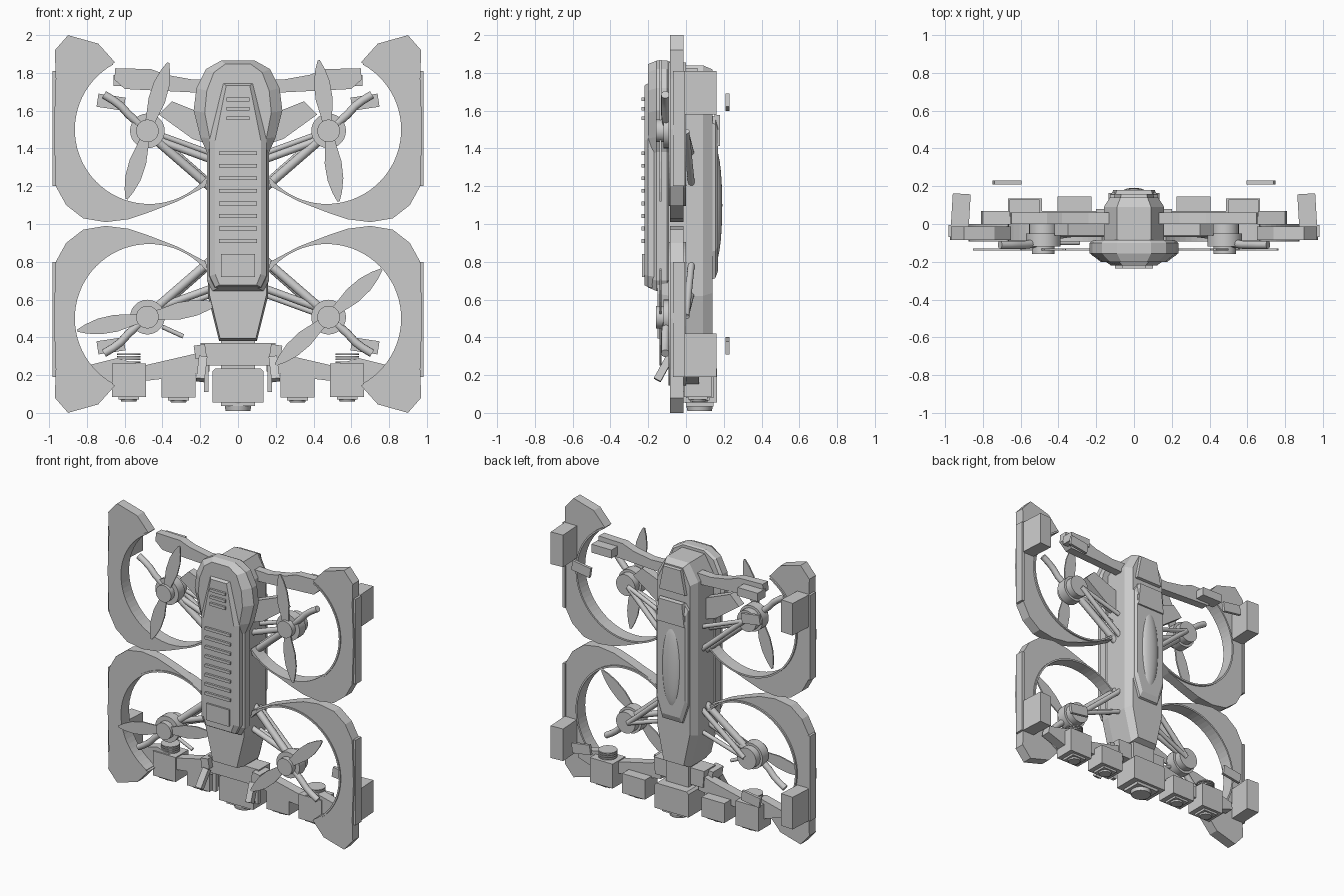
import bpy, bmesh, math
from mathutils import Vector, Matrix

if "Cube" in bpy.data.objects:
    bpy.data.objects.remove(bpy.data.objects["Cube"])

def finish(bm, name):
    bmesh.ops.recalc_face_normals(bm, faces=bm.faces)
    me = bpy.data.meshes.new(name)
    bm.to_mesh(me); bm.free()
    ob = bpy.data.objects.new(name, me)
    bpy.context.collection.objects.link(ob)
    return ob

def loft(name, pts, sections):
    """Stack scaled copies of an xz outline; sections are (y, scale_x, scale_z)."""
    bm = bmesh.new()
    cx = (min(p[0] for p in pts) + max(p[0] for p in pts)) / 2
    cz = (min(p[1] for p in pts) + max(p[1] for p in pts)) / 2
    rings = [[bm.verts.new((cx + (x - cx) * a, y, cz + (z - cz) * b)) for x, z in pts]
             for y, a, b in sections]
    n = len(pts)
    for r, s in zip(rings, rings[1:]):
        for i in range(n):
            bm.faces.new((r[i], r[(i + 1) % n], s[(i + 1) % n], s[i]))
    bm.faces.new(rings[0]); bm.faces.new(rings[-1])
    return finish(bm, name)

def prism(name, pts, y0, y1):
    return loft(name, pts, [(y0, 1, 1), (y1, 1, 1)])

def box(name, x0, x1, y0, y1, z0, z1, rot=(0, 0, 0)):
    bm = bmesh.new()
    bmesh.ops.create_cube(bm, size=1, matrix=Matrix.Diagonal((x1 - x0, y1 - y0, z1 - z0, 1)))
    ob = finish(bm, name)
    ob.location = ((x0 + x1) / 2, (y0 + y1) / 2, (z0 + z1) / 2)
    ob.rotation_euler = rot
    return ob

def rod(name, a, b, r, r2=None, seg=16):
    a, b = Vector(a), Vector(b)
    d = b - a
    m = Matrix.Translation((a + b) / 2) @ d.to_track_quat('Z', 'Y').to_matrix().to_4x4()
    bm = bmesh.new()
    bmesh.ops.create_cone(bm, cap_ends=True, segments=seg, radius1=r,
                          radius2=r if r2 is None else r2, depth=d.length, matrix=m)
    for f in bm.faces:
        f.smooth = len(f.verts) == 4
    return finish(bm, name)

def tube(name, pts, r):
    cu = bpy.data.curves.new(name, 'CURVE')
    cu.dimensions = '3D'; cu.bevel_depth = r; cu.bevel_resolution = 3; cu.use_fill_caps = True
    sp = cu.splines.new('POLY')
    sp.points.add(len(pts) - 1)
    for p, c in zip(sp.points, pts):
        p.co = (*c, 1)
    ob = bpy.data.objects.new(name, cu)
    bpy.context.collection.objects.link(ob)

def sym(half):
    """Mirror a right-hand outline, listed top to bottom."""
    return half + [(-x, z) for x, z in reversed(half)]

# Fuselage layers
hull = sym([(0.09, 1.84), (0.16, 1.72), (0.16, 0.62), (0.10, 0.38)])
loft("fuselage", hull, [(-0.15, 0.95, 0.98), (-0.08, 1, 1), (0.09, 1, 1), (0.14, 0.8, 0.97)])
head = sym([(0.09, 1.865), (0.17, 1.82), (0.22, 1.72), (0.235, 1.6), (0.2, 1.46), (0.165, 1.38),
            (0.165, 0.70), (0.135, 0.645)])
loft("front_shell", head, [(-0.085, 0.92, 0.99), (-0.1, 1, 1), (-0.155, 1, 1), (-0.2, 0.75, 0.97)])
cover = sym([(0.08, 1.75), (0.155, 1.45), (0.155, 0.72), (0.125, 0.66)])
loft("battery_cover", cover, [(-0.14, 1, 1), (-0.2, 0.97, 0.99), (-0.22, 0.78, 0.97)])
for i in range(8):
    z = 1.375 - i * 0.0665
    box("vent_slat", -0.1, 0.1, -0.235, -0.21, z - 0.01, z + 0.01)
for z in (1.56, 1.61, 1.66):
    box("upper_vent_slat", -0.06, 0.06, -0.235, -0.21, z - 0.01, z + 0.01)
box("front_hatch", -0.09, 0.09, -0.232, -0.21, 0.72, 0.84)

# Back panel, pads and dome
back = sym([(0.10, 1.58), (0.13, 1.54), (0.13, 0.85), (0.08, 0.7)])
loft("back_panel", back, [(0.12, 1, 1), (0.155, 0.97, 0.97), (0.17, 0.85, 0.88)])
loft("back_top_pad", sym([(0.1, 1.58), (0.12, 1.41)]), [(0.15, 1, 1), (0.18, 0.92, 0.95)])
loft("tail_cap", sym([(0.08, 1.82), (0.12, 1.62)]), [(0.08, 1, 1), (0.16, 0.85, 0.85)])
bm = bmesh.new()
bmesh.ops.create_uvsphere(bm, u_segments=24, v_segments=14, radius=1,
    matrix=Matrix.Translation((0, 0.155, 1.1)) @ Matrix.Diagonal((0.075, 0.037, 0.3, 1)))
for f in bm.faces:
    f.smooth = True
finish(bm, "back_dome")

# Four rotor units: s mirrors x, up picks top or bottom
C = (0.47, 1.5)
outer = [(0.17, 1.2), (0.32, 1.12), (0.476, 1.06), (0.58, 1.025), (0.70, 1.01), (0.82, 1.03), (0.91, 1.1),
         (0.965, 1.2), (0.975, 1.5), (0.965, 1.77), (0.97, 1.92), (0.90, 2.0), (0.74, 1.955)]
def arc(r, a0, a1, n=40):
    return [(C[0] + r * math.cos(math.radians(a0 + (a1 - a0) * i / n)),
             C[1] + r * math.sin(math.radians(a0 + (a1 - a0) * i / n))) for i in range(n + 1)]
blade = [(0, 0.02), (0.08, 0.03), (0.17, 0.045), (0.26, 0.042), (0.33, 0.025), (0.378, 0.006)]
angles = {(1, 1): 98, (-1, 1): 73, (1, 0): 42, (-1, 0): 11}
for (s, up), ang in angles.items():
    side = ("upper_" if up else "lower_") + ("right_" if s > 0 else "left_")
    def p2(p):
        return (s * p[0], p[1] if up else 2 - p[1])
    def p3(x, y, z):
        return (s * x, y, z if up else 2 - z)
    def zz(a, b):
        return (a, b) if up else (2 - b, 2 - a)
    def xx(a, b):
        return (a, b) if s > 0 else (-b, -a)
    # Guard plate and inner lip
    prism(side + "guard", [p2(p) for p in outer + arc(0.4, 63, -140)], -0.085, -0.012)
    prism(side + "guard_lip", [p2(p) for p in arc(0.394, 61, -140) + arc(0.406, -140, 61)], -0.092, 0.0)
    # Side pod and its outer strip, floating plate
    box(side + "pod", *xx(0.87, 0.965), -0.02, 0.16, *zz(1.58, 1.81), (0, 0, s * 0.06))
    box(side + "pod_strip", *xx(0.962, 0.982), -0.07, -0.005, *zz(1.2, 1.81))
    box(side + "plate", *xx(0.6, 0.745), 0.21, 0.23, *zz(1.61, 1.68), (0, s * (-0.15 if up else 0.15), 0))
    # Motor
    m = Vector(p3(0.48, 0, 1.493))
    for nm, y0, y1, r in (("motor_base", -0.05, 0.0, 0.075), ("motor_bell", -0.12, -0.05, 0.092),
                          ("motor_cap", -0.16, -0.12, 0.06)):
        rod(side + nm, m + Vector((0, y0, 0)), m + Vector((0, y1, 0)), r, seg=28)
    # Two blade propeller
    half = blade + [(r, -w) for r, w in reversed(blade)]
    for k in (0, 180):
        a = math.radians(ang + k)
        prism(side + "propeller_blade", [(m.x + r * math.cos(a) - w * math.sin(a),
              m.z + r * math.sin(a) + w * math.cos(a)) for r, w in half], -0.14, -0.13)
    # Struts and bent front tube
    rod(side + "front_strut", p3(0.44, -0.06, 1.45), p3(0.14, -0.02, 1.19), 0.024)
    rod(side + "middle_strut", p3(0.44, -0.05, 1.45), p3(0.14, -0.05, 1.34), 0.02)
    rod(side + "back_strut", p3(0.46, 0.0, 1.49), p3(0.13, 0.03, 1.2), 0.018)
    rod(side + "back_brace", p3(0.46, 0.0, 1.49), p3(0.13, 0.03, 1.37), 0.015)
    tube(side + "bent_tube", [p3(0.5, -0.1, 1.51), p3(0.58, -0.11, 1.58), p3(0.62, -0.11, 1.625),
                              p3(0.66, -0.11, 1.655), p3(0.71, -0.11, 1.685)], 0.022)
rod("small_antenna", (-0.4, -0.1, 0.455), (-0.29, -0.1, 0.405), 0.012)

# Wing, fins and camera bar on each side
for s in (1, -1):
    side = "right_" if s > 0 else "left_"
    def P(pts):
        return [(s * x, z) for x, z in pts]
    def xx(a, b):
        return (a, b) if s > 0 else (-b, -a)
    prism(side + "upper_wing", P([(0.1, 1.77), (0.24, 1.765), (0.38, 1.79), (0.46, 1.82), (0.65, 1.825),
          (0.655, 1.765), (0.6, 1.715), (0.4, 1.705), (0.1, 1.69)]), 0.0, 0.06)
    box(side + "wing_pod", *xx(0.5, 0.66), 0.04, 0.13, 1.73, 1.79)
    prism(side + "fin", P([(0.42, 1.58), (0.35, 1.65), (0.15, 1.57), (0.15, 1.42), (0.24, 1.45)]), -0.06, 0.0)
    prism(side + "camera_arm", P([(0.15, 0.34), (0.24, 0.31), (0.5, 0.25), (0.64, 0.29), (0.8, 0.25),
          (0.81, 0.2), (0.66, 0.15), (0.4, 0.18), (0.15, 0.22)]), 0.0, 0.07)
    for nm, x, z0, z1, ya, yb in (("inner", 0.315, 0.08, 0.22, 0.0, 0.145), ("outer", 0.578, 0.085, 0.26, -0.01, 0.135)):
        box(side + nm + "_camera", *xx(x - 0.09, x + 0.09), ya, yb, z0, z1)
        box(side + nm + "_lens_plate", *xx(x - 0.055, x + 0.055), ya + 0.02, yb - 0.02, z0 - 0.015, z0)
        c = (s * x, (ya + yb) / 2)
        rod(side + nm + "_lens", (*c, z0 - 0.025), (*c, z0), 0.04, 0.05, 24)
    for i in range(4):
        z = 0.265 + i * 0.014
        rod(side + "damper_ring", (s * 0.578, 0.06, z), (s * 0.578, 0.06, z + 0.008), 0.062, seg=24)
    box(side + "hinge_block", *xx(0.17, 0.23), -0.09, 0.03, 0.29, 0.36, (0, s * 0.15, 0))
    box(side + "hinge_leg", *xx(0.17, 0.215), -0.14, -0.1, 0.165, 0.30, (-0.5, s * -0.12, 0))
    box(side + "hinge_pin", *xx(0.155, 0.18), -0.03, 0.0, 0.11, 0.25)

# Main camera
prism("camera_bracket", sym([(0.2, 0.37), (0.19, 0.25)]), -0.05, 0.08)
box("camera_neck", -0.09, 0.09, 0.0, 0.1, 0.2, 0.46)
prism("main_camera", sym([(0.12, 0.235), (0.135, 0.22), (0.135, 0.055)]), -0.02, 0.165)
box("main_lens_plate", -0.09, 0.09, 0.0, 0.145, 0.035, 0.06)
rod("main_lens", (0, 0.072, 0.01), (0, 0.072, 0.06), 0.065, 0.075, 28)
